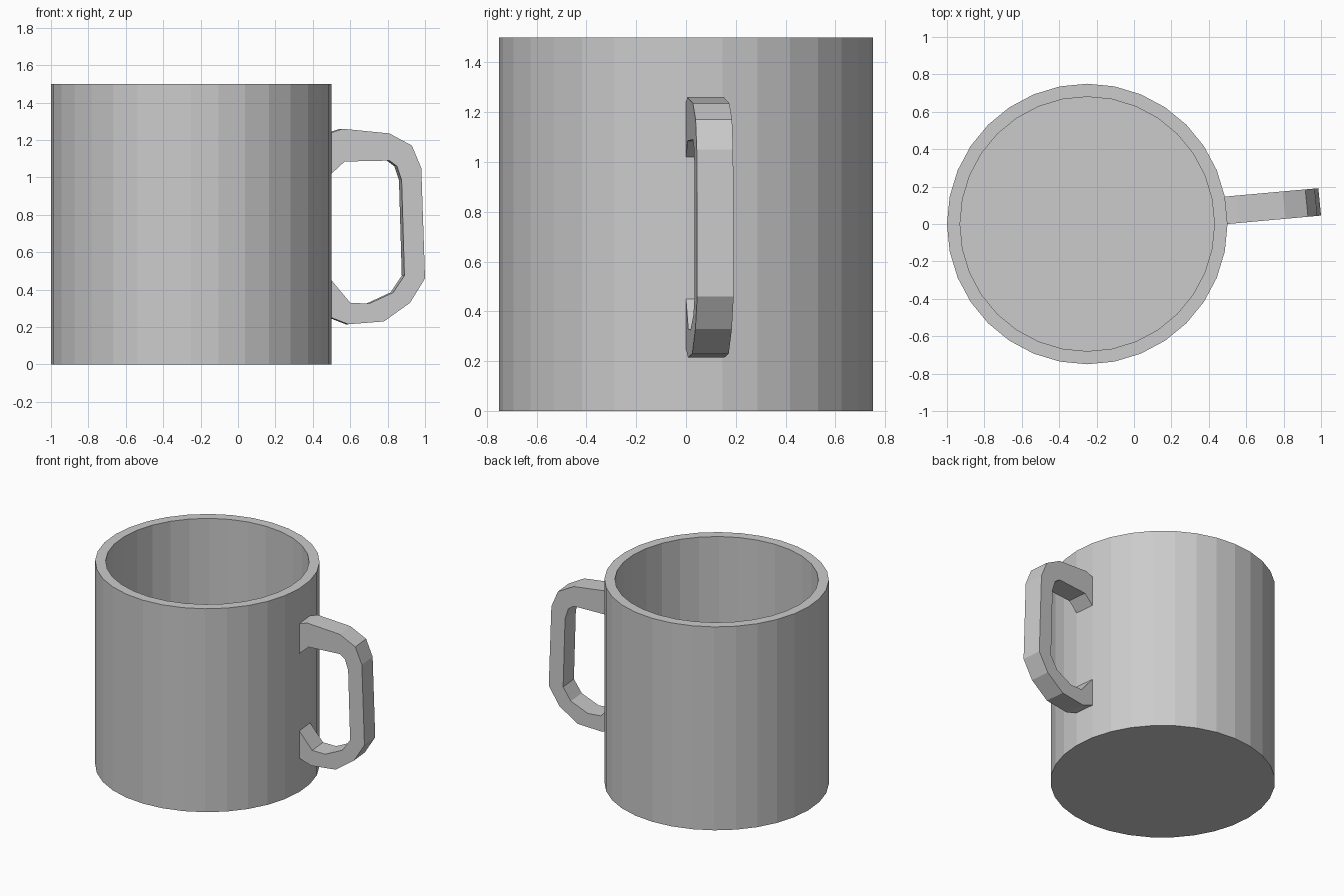
import bpy, bmesh, math

if "Cube" in bpy.data.objects:
    bpy.data.objects.remove(bpy.data.objects["Cube"])

SIDES, R_OUT, R_IN, HEIGHT, FLOOR, CX = 32, 0.75, 0.68, 1.5, 0.07, -0.25


def finish(name, bm):
    bmesh.ops.recalc_face_normals(bm, faces=bm.faces)
    mesh = bpy.data.meshes.new(name)
    bm.to_mesh(mesh)
    bm.free()
    obj = bpy.data.objects.new(name, mesh)
    bpy.context.collection.objects.link(obj)
    return obj


def bridge(bm, a, b):
    for i in range(len(a)):
        j = (i + 1) % len(a)
        bm.faces.new((a[i], a[j], b[j], b[i]))


# Cup: outer wall, rim, inner wall and floor from four rings
bm = bmesh.new()
rings = []
for r, z in [(R_OUT, 0), (R_OUT, HEIGHT), (R_IN, HEIGHT), (R_IN, FLOOR)]:
    rings.append([bm.verts.new((CX + r * math.cos(2 * math.pi * i / SIDES),
                                r * math.sin(2 * math.pi * i / SIDES), z))
                  for i in range(SIDES)])
for a, b in zip(rings, rings[1:]):
    bridge(bm, a, b)
bm.faces.new(rings[0])
bm.faces.new(rings[-1])
finish("cup", bm)

# Handle: grows out of one wall facet; each station is outer x,z and inner x,z
stations = [
    (0.50, 1.24, 0.50, 1.02), (0.56, 1.26, 0.57, 1.085),
    (0.81, 1.235, 0.81, 1.09), (0.93, 1.17, 0.85, 1.06),
    (0.98, 1.05, 0.875, 0.985), (1.00, 0.46, 0.89, 0.475),
    (0.92, 0.33, 0.83, 0.385), (0.78, 0.23, 0.70, 0.325),
    (0.59, 0.215, 0.60, 0.33), (0.50, 0.25, 0.50, 0.45),
]
step = 2 * math.pi / SIDES
dx, dy = R_OUT * (math.cos(step) - 1), R_OUT * math.sin(step)
bm = bmesh.new()
loops = []
for xo, zo, xi, zi in stations:
    yo, yi = 0.09 * (xo - 0.5), 0.09 * (xi - 0.5)  # slight sideways lean
    loops.append([bm.verts.new(p) for p in (
        (xo, yo, zo), (xi, yi, zi),
        (xi + dx, yi + dy, zi), (xo + dx, yo + dy, zo))])
for a, b in zip(loops, loops[1:]):
    bridge(bm, a, b)
finish("handle", bm)
